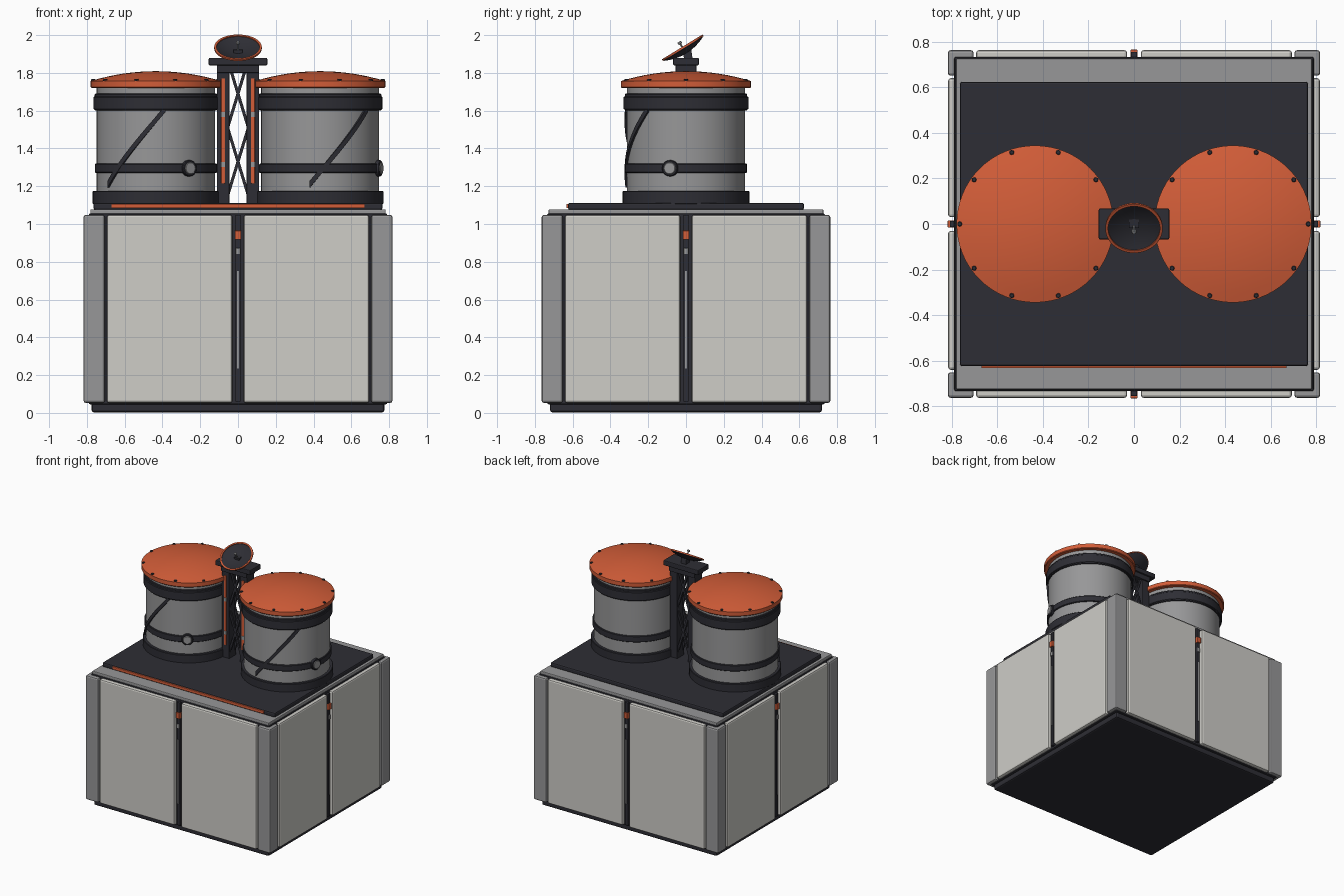
import bpy, bmesh, math
from mathutils import Vector, Matrix

if "Cube" in bpy.data.objects:
    bpy.data.objects.remove(bpy.data.objects["Cube"])


def material(name, rgb):
    m = bpy.data.materials.new(name)
    m.diffuse_color = (*rgb, 1)
    m.use_nodes = True
    m.node_tree.nodes["Principled BSDF"].inputs["Base Color"].default_value = m.diffuse_color
    return m


PANEL = material("warm_white", (0.62, 0.61, 0.575))
GREY = material("mid_grey", (0.31, 0.31, 0.315))
DARK = material("charcoal", (0.027, 0.027, 0.035))
ORANGE = material("orange", (0.65, 0.11, 0.04))


def finish(name, bm, mat, bevel=0.0, matrix=None, smooth=False):
    bmesh.ops.recalc_face_normals(bm, faces=bm.faces)
    me = bpy.data.meshes.new(name)
    bm.to_mesh(me)
    bm.free()
    me.materials.append(mat)
    ob = bpy.data.objects.new(name, me)
    bpy.context.collection.objects.link(ob)
    if matrix:
        ob.matrix_world = matrix
    if bevel:
        mod = ob.modifiers.new("bevel", "BEVEL")
        mod.width, mod.segments = bevel, 2
    if smooth:
        bpy.ops.object.select_all(action='DESELECT')
        ob.select_set(True)
        bpy.context.view_layer.objects.active = ob
        bpy.ops.object.shade_smooth_by_angle(angle=math.radians(35))
    return ob


def box(name, lo, hi, mat, bevel=0.0, matrix=None):
    lo, hi = Vector(lo), Vector(hi)
    bm = bmesh.new()
    bmesh.ops.create_cube(bm, size=1)
    for v in bm.verts:
        v.co = Vector(((lo[i] + hi[i]) / 2 + v.co[i] * (hi[i] - lo[i]) for i in range(3)))
    return finish(name, bm, mat, bevel, matrix)


def lathe(name, profile, mat, matrix=None, steps=64):
    """Revolve an (r, z) profile about z."""
    bm = bmesh.new()
    vs = [bm.verts.new((r, 0, z)) for r, z in profile]
    es = [bm.edges.new(p) for p in zip(vs, vs[1:])]
    bmesh.ops.spin(bm, geom=vs + es, cent=(0, 0, 0), axis=(0, 0, 1),
                   angle=math.tau, steps=steps, use_duplicate=False)
    bmesh.ops.remove_doubles(bm, verts=bm.verts, dist=1e-5)
    return finish(name, bm, mat, 0, matrix, True)


def ring(name, r, z0, z1, mat, matrix=None, c=0.004, steps=64):
    return lathe(name, [(0, z0), (r - c, z0), (r, z0 + c), (r, z1 - c), (r - c, z1), (0, z1)],
                 mat, matrix, steps)


def bar(name, a, b, w, mat):
    """Square bar between two points."""
    a, b = Vector(a), Vector(b)
    m = Matrix.Translation((a + b) / 2) @ (b - a).to_track_quat('Z', 'Y').to_matrix().to_4x4()
    h = (b - a).length / 2
    return box(name, (-w / 2, -w / 2, -h), (w / 2, w / 2, h), mat, 0, m)


# Container body and top
box("base_skid", (-0.775, -0.72, 0.003), (0.775, 0.72, 0.055), DARK, 0.012)
box("inner_body", (-0.79, -0.735, 0.045), (0.79, 0.735, 1.056), DARK, 0.008)
box("roof_plate", (-0.782, -0.727, 1.05), (0.782, 0.727, 1.078), GREY, 0.006)
box("deck", (-0.765, -0.625, 1.075), (0.765, 0.625, 1.112), DARK, 0.01)
box("deck_stripe", (-0.67, -0.633, 1.084), (0.67, -0.62, 1.106), ORANGE, 0.002)
for sx in (-1, 1):
    for sy in (-1, 1):
        x, y = sorted((sx * 0.705, sx * 0.818)), sorted((sy * 0.652, sy * 0.764))
        box("corner_post", (x[0], y[0], 0.053), (x[1], y[1], 1.048), GREY, 0.012)

# Four sides: two panels and a status strip each
for k in range(4):
    rot = Matrix.Rotation(k * math.pi / 2, 4, 'Z')
    d, w = (0.764, 0.694) if k % 2 == 0 else (0.817, 0.641)
    for x0, x1 in ((-w, -0.03), (0.03, w)):
        box("side_panel", (x0, -d, 0.053), (x1, -d + 0.05, 1.048), PANEL, 0.012, rot)
    box("seam_strip", (-0.014, -d + 0.008, 0.06), (0.014, -d + 0.05, 1.045), DARK, 0.004, rot)
    box("seam_rail", (-0.006, -d + 0.004, 0.235), (0.006, -d + 0.03, 0.75), GREY, 0, rot)
    box("status_light", (-0.016, -d - 0.002, 0.918), (0.016, -d + 0.03, 0.965), ORANGE, 0.003, rot)
    box("status_plate", (-0.012, -d + 0.003, 0.84), (0.012, -d + 0.03, 0.872), GREY, 0.002, rot)

# Storage tanks, the right one turned about its axis
for x, turn in ((-0.435, 0), (0.435, 42)):
    base = Matrix.Translation((x, 0, 0)) @ Matrix.Rotation(math.radians(turn), 4, 'Z')
    ring("tank_shell", 0.313, 1.1, 1.73, GREY, base)
    ring("tank_foot", 0.335, 1.105, 1.175, DARK, base)
    ring("tank_mid_band", 0.323, 1.27, 1.32, DARK, base)
    ring("tank_top_band", 0.324, 1.60, 1.69, DARK, base)
    ring("tank_top_band_lip", 0.33, 1.605, 1.675, DARK, base)
    dome = [(0.345 * (1 - t / 8), 1.757 + 0.052 * (1 - (1 - t / 8) ** 2)) for t in range(9)]
    lathe("tank_lid", [(0, 1.72), (0.34, 1.72), (0.345, 1.725)] + dome, ORANGE, base)
    for i in range(10):
        a = i * math.tau / 10
        ring("lid_bolt", 0.011, 1.755, 1.768, DARK,
             Matrix.Translation((x + 0.331 * math.cos(a), 0.331 * math.sin(a), 0)), 0.003, 8)
    # Spiral rib wrapped round the shell
    bm = bmesh.new()
    rows = []
    for i in range(21):
        t = i / 20
        a = math.radians(-52 + 61 * t)
        z = 1.21 + 0.40 * t
        rows.append([bm.verts.new((r * math.sin(a), -r * math.cos(a), z + dz))
                     for r, dz in ((0.305, -0.018), (0.325, -0.018), (0.325, 0.018), (0.305, 0.018))])
    for p, q in zip(rows, rows[1:]):
        for j in range(4):
            bm.faces.new((p[j], p[(j + 1) % 4], q[(j + 1) % 4], q[j]))
    bm.faces.new(rows[0])
    bm.faces.new(rows[-1])
    finish("spiral_rib", bm, DARK, 0, base)
    # Round valve on the middle band
    out = base @ Matrix.Rotation(math.radians(33), 4, 'Z') @ Matrix.Translation((0, 0, 1.295)) \
        @ Matrix.Rotation(math.radians(90), 4, 'X')
    ring("valve_collar", 0.043, 0.30, 0.334, DARK, out, 0.004, 20)
    ring("valve_cap", 0.032, 0.30, 0.339, GREY, out, 0.003, 20)

# Mast between the tanks
for s in (-1, 1):
    x = sorted((s * 0.046, s * 0.112))
    box("mast_post", (x[0], -0.045, 1.105), (x[1], 0.045, 1.85), DARK, 0.004)
    c = s * 0.079
    box("mast_light", (c - 0.01, -0.053, 1.215), (c + 0.01, -0.04, 1.77), ORANGE, 0.002)
    for z in (1.315, 1.58):
        box("light_clip", (c - 0.012, -0.056, z - 0.014), (c + 0.012, -0.04, z + 0.014), GREY)
    for y in (-0.03, 0.03):
        for z in (1.15, 1.51):
            bar("cross_brace", (s * -0.055, y, z), (s * 0.055, y, z + 0.36), 0.016, DARK)
box("mast_neck", (-0.112, -0.055, 1.80), (0.112, 0.055, 1.845), DARK, 0.004)
box("mast_platform", (-0.155, -0.068, 1.84), (0.155, 0.068, 1.88), DARK, 0.006)

# Tilted dish
tilt = Matrix.Translation((0, -0.018, 1.934)) @ Matrix.Rotation(math.radians(31.5), 4, 'X')
bar("dish_stand", (0, 0.012, 1.875), (0, 0.005, 1.925), 0.045, DARK)
inner = [(0.118 * t / 8, -0.028 + 0.028 * (t / 8) ** 2) for t in range(9)]
outer = [(r + 0.003, z - 0.008) for r, z in inner[:0:-1]] + [(0, -0.036)]
lathe("dish_bowl", inner + outer, DARK, tilt, 40)
lathe("dish_rim", [(0.114, -0.006), (0.126, -0.006), (0.126, 0.004), (0.114, 0.004), (0.114, -0.006)],
      ORANGE, tilt, 40)
ring("feed_stem", 0.005, -0.03, 0.03, GREY, tilt, 0.001, 10)
ring("feed_tip", 0.011, 0.022, 0.036, GREY, tilt, 0.003, 12)
